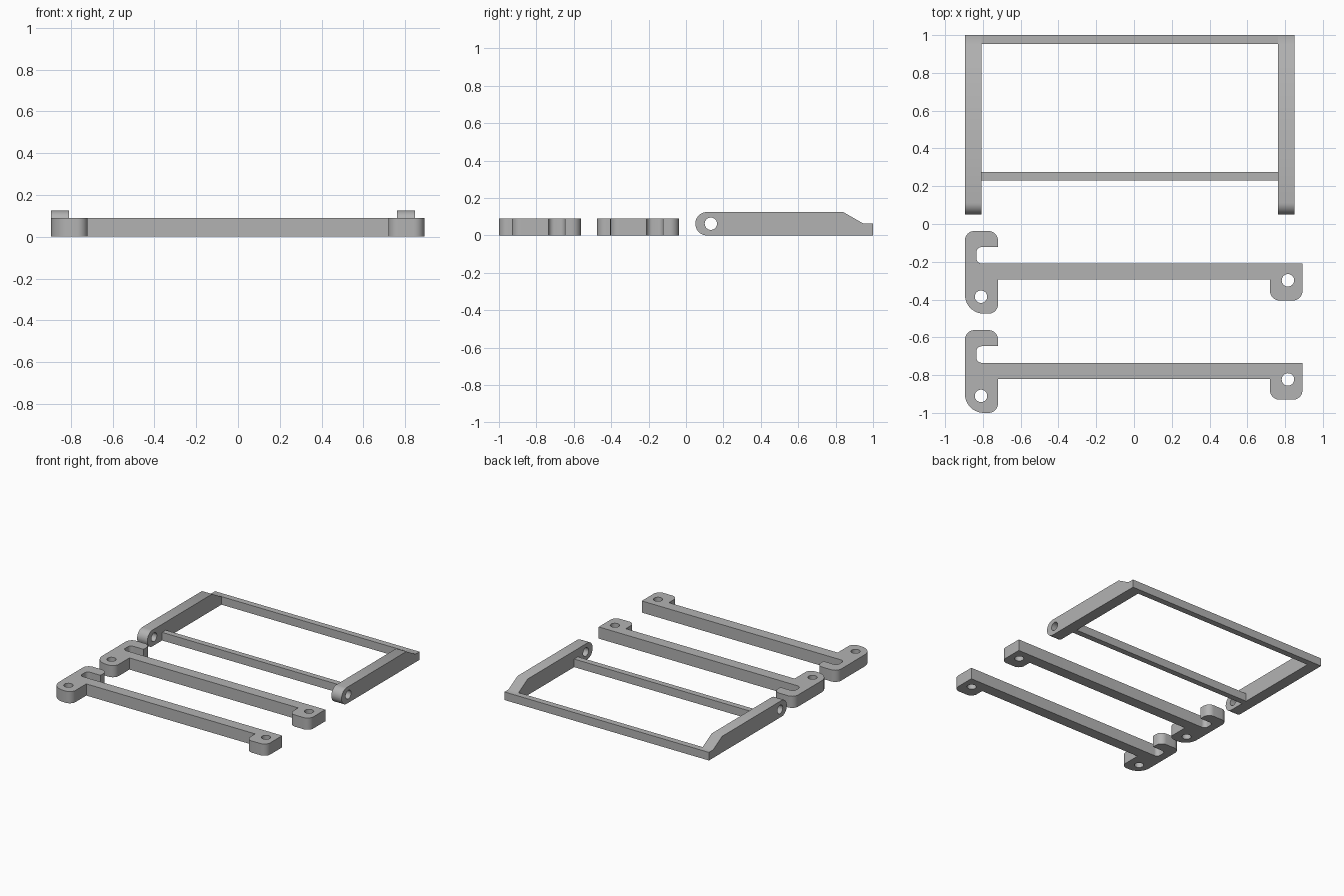
import bpy
import bmesh
import math
from mathutils import Matrix, Vector

cube = bpy.data.objects.get("Cube")
if cube:
    bpy.data.objects.remove(cube, do_unlink=True)

GREY = (0.45, 0.45, 0.45, 1.0)
mat = bpy.data.materials.new("plain grey")
mat.use_nodes = True
mat.diffuse_color = GREY
mat.node_tree.nodes["Principled BSDF"].inputs["Base Color"].default_value = GREY

HOLE = 0.033    # pin hole radius
THICK = 0.09    # latch thickness
LOW = 0.0625    # height of the frame's cross bars
STEPS = 10      # segments per rounded corner


def rounded(corners):
    """Outline from (x, y, radius) corners, each replaced by an arc."""
    out = []
    for i, (x, y, r) in enumerate(corners):
        p = Vector((x, y))
        if r == 0:
            out.append(p)
            continue
        a = (Vector(corners[i - 1][:2]) - p).normalized()
        b = (Vector(corners[(i + 1) % len(corners)][:2]) - p).normalized()
        half = a.angle(b) / 2
        centre = p + (a + b).normalized() * (r / math.sin(half))
        start = p + a * (r / math.tan(half)) - centre
        end = p + b * (r / math.tan(half)) - centre
        sweep = start.angle_signed(end)
        for k in range(STEPS + 1):
            t = -sweep * k / STEPS
            out.append(centre + Matrix.Rotation(t, 2) @ start)
    return out


def circle(x, y, r, n=32):
    return [Vector((x + r * math.cos(math.tau * k / n),
                    y + r * math.sin(math.tau * k / n))) for k in range(n)]


def plate(name, outline, holes, thickness, matrix):
    """Extrude an outline with round holes, centred on its own plane."""
    curve = bpy.data.curves.new(name, "CURVE")
    curve.dimensions = "2D"
    curve.fill_mode = "BOTH"
    curve.extrude = thickness / 2
    for loop in [rounded(outline)] + [circle(*h, HOLE) for h in holes]:
        spline = curve.splines.new("POLY")
        spline.points.add(len(loop) - 1)
        for point, co in zip(spline.points, loop):
            point.co = (co.x, co.y, 0, 1)
        spline.use_cyclic_u = True
    temp = bpy.data.objects.new(name + " profile", curve)
    bpy.context.collection.objects.link(temp)
    bpy.context.view_layer.update()
    graph = bpy.context.evaluated_depsgraph_get()
    mesh = bpy.data.meshes.new_from_object(temp.evaluated_get(graph))
    bpy.data.objects.remove(temp, do_unlink=True)

    bm = bmesh.new()
    bm.from_mesh(mesh)
    bmesh.ops.remove_doubles(bm, verts=bm.verts, dist=0.0002)
    bmesh.ops.transform(bm, matrix=matrix, verts=bm.verts)
    bmesh.ops.recalc_face_normals(bm, faces=bm.faces)
    bm.to_mesh(mesh)
    bm.free()
    mesh.name = name
    mesh.materials.clear()
    mesh.materials.append(mat)
    obj = bpy.data.objects.new(name, mesh)
    bpy.context.collection.objects.link(obj)
    bpy.ops.object.select_all(action="DESELECT")
    obj.select_set(True)
    bpy.context.view_layer.objects.active = obj
    bpy.ops.object.shade_smooth_by_angle(angle=math.radians(30))
    return obj


def bar(name, x0, x1, y0, y1, height):
    corners = [(x0, y0, 0), (x1, y0, 0), (x1, y1, 0), (x0, y1, 0)]
    return plate(name, corners, [], height, Matrix.Translation((0, 0, height / 2)))


# Frame arms: side profile in y and z, extruded along x
arm_profile = [(0.05, 0, 0.062), (1.0, 0, 0), (1.0, LOW, 0),
               (0.95, LOW, 0), (0.84, 0.125, 0), (0.05, 0.125, 0.062)]
upright = Matrix(((0, 0, 1, 0), (1, 0, 0, 0), (0, 1, 0, 0), (0, 0, 0, 1)))
for name, x in (("right_frame_arm", -0.852), ("left_frame_arm", 0.805)):
    plate(name, arm_profile, [(0.133, LOW)], 0.087,
          Matrix.Translation((x, 0, 0)) @ upright)

# Frame cross bars
bar("frame_back_bar", -0.809, 0.762, 0.953, 1.0, LOW)
bar("frame_front_bar", -0.809, 0.762, 0.23, 0.275, LOW)

# Latches: hook at one end, pin tab at the other
latch_outline = [
    (-0.895, -0.475, 0.1), (-0.72, -0.475, 0.05), (-0.72, -0.295, 0),
    (0.72, -0.295, 0), (0.72, -0.405, 0.05), (0.892, -0.405, 0.05),
    (0.892, -0.21, 0), (-0.835, -0.21, 0.03), (-0.835, -0.122, 0.03),
    (-0.72, -0.122, 0), (-0.72, -0.037, 0.05), (-0.895, -0.037, 0.05),
]
latch_holes = [(-0.81, -0.385), (0.815, -0.298)]
for name, dy in (("back_latch", 0), ("front_latch", -0.525)):
    plate(name, latch_outline, latch_holes, THICK,
          Matrix.Translation((0, dy, THICK / 2)))
